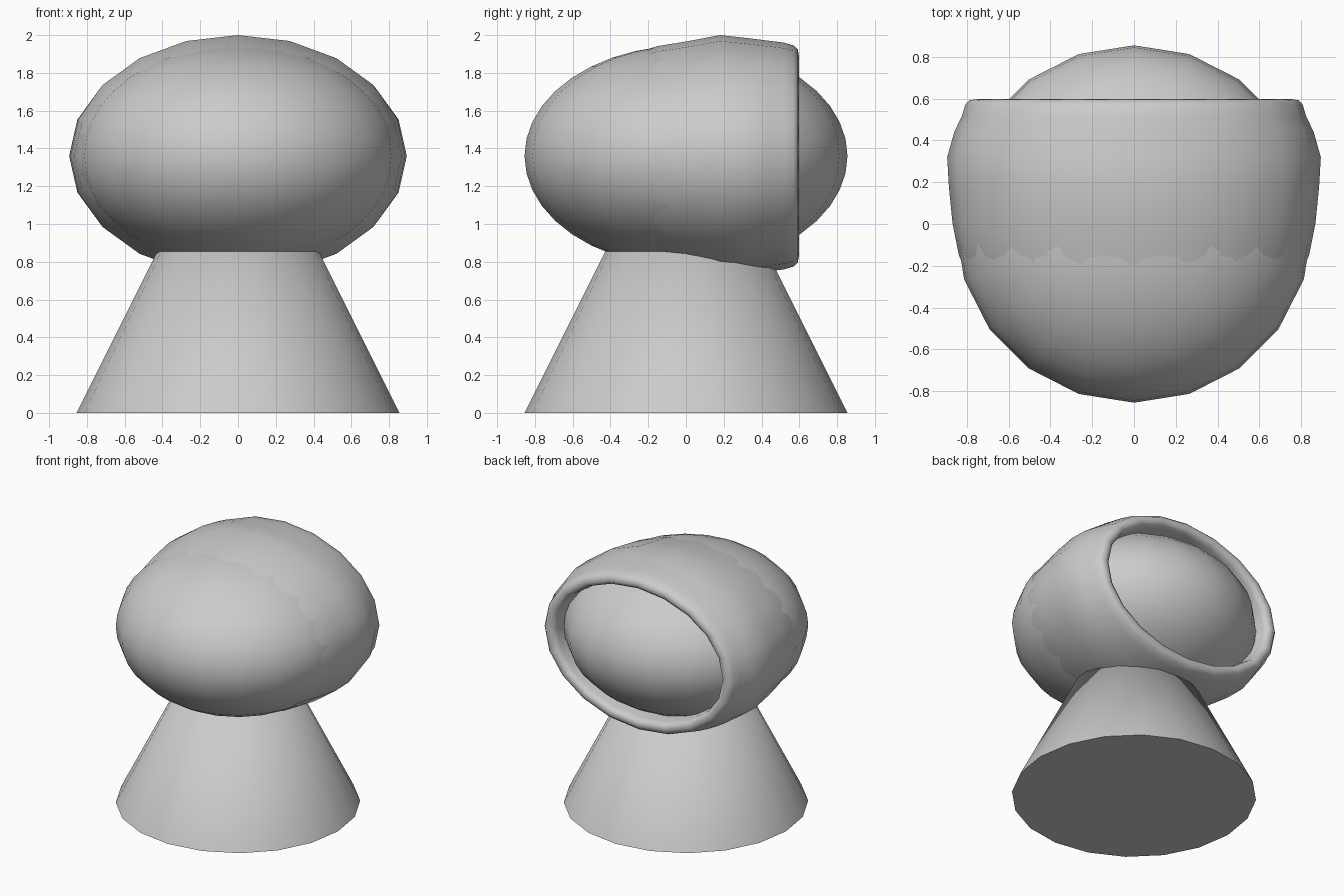
import bpy, bmesh, math

if "Cube" in bpy.data.objects:
    bpy.data.objects.remove(bpy.data.objects["Cube"])

SIDES = 20
R = 0.855      # shared radius of head and base
CZ = 1.36      # height of the head centre


def make_object(name, bm, angle):
    bmesh.ops.recalc_face_normals(bm, faces=bm.faces)
    mesh = bpy.data.meshes.new(name)
    bm.to_mesh(mesh)
    bm.free()
    obj = bpy.data.objects.new(name, mesh)
    bpy.context.collection.objects.link(obj)
    bpy.ops.object.select_all(action='DESELECT')
    obj.select_set(True)
    bpy.context.view_layer.objects.active = obj
    bpy.ops.object.shade_smooth_by_angle(angle=math.radians(angle))
    return obj


# Base: full cone whose tip is buried in the head
bm = bmesh.new()
bmesh.ops.create_cone(bm, cap_ends=True, segments=SIDES, radius1=R, radius2=0, depth=2 * R)
bmesh.ops.translate(bm, verts=bm.verts, vec=(0, 0, R))
make_object("cone_base", bm, 40)

# Head: flattened sphere
bm = bmesh.new()
bmesh.ops.create_uvsphere(bm, u_segments=SIDES, v_segments=SIDES, radius=1)
bmesh.ops.scale(bm, verts=bm.verts, vec=(R, R, 0.585))
bmesh.ops.translate(bm, verts=bm.verts, vec=(0, 0, CZ))
make_object("head", bm, 60)

# Hood: thick sleeve lofted along y (y, half width, half height),
# over the outside, round the rim and back inside the head
PROFILE = [
    (-0.32, 0.76, 0.530), (-0.15, 0.838, 0.582), (0.00, 0.868, 0.606),
    (0.18, 0.886, 0.640), (0.32, 0.894, 0.625), (0.44, 0.860, 0.610),
    (0.52, 0.822, 0.600), (0.57, 0.808, 0.585), (0.592, 0.788, 0.565),
    (0.597, 0.755, 0.535), (0.585, 0.725, 0.510), (0.55, 0.715, 0.500),
    (0.35, 0.700, 0.480),
]
bm = bmesh.new()
rings = []
for y, rx, rz in PROFILE:
    ring = []
    for i in range(SIDES):
        a = 2 * math.pi * i / SIDES
        ring.append(bm.verts.new((rx * math.cos(a), y, CZ + rz * math.sin(a))))
    rings.append(ring)
for r0, r1 in zip(rings, rings[1:] + rings[:1]):
    for i in range(SIDES):
        j = (i + 1) % SIDES
        bm.faces.new((r0[i], r0[j], r1[j], r1[i]))
make_object("hood", bm, 60)
